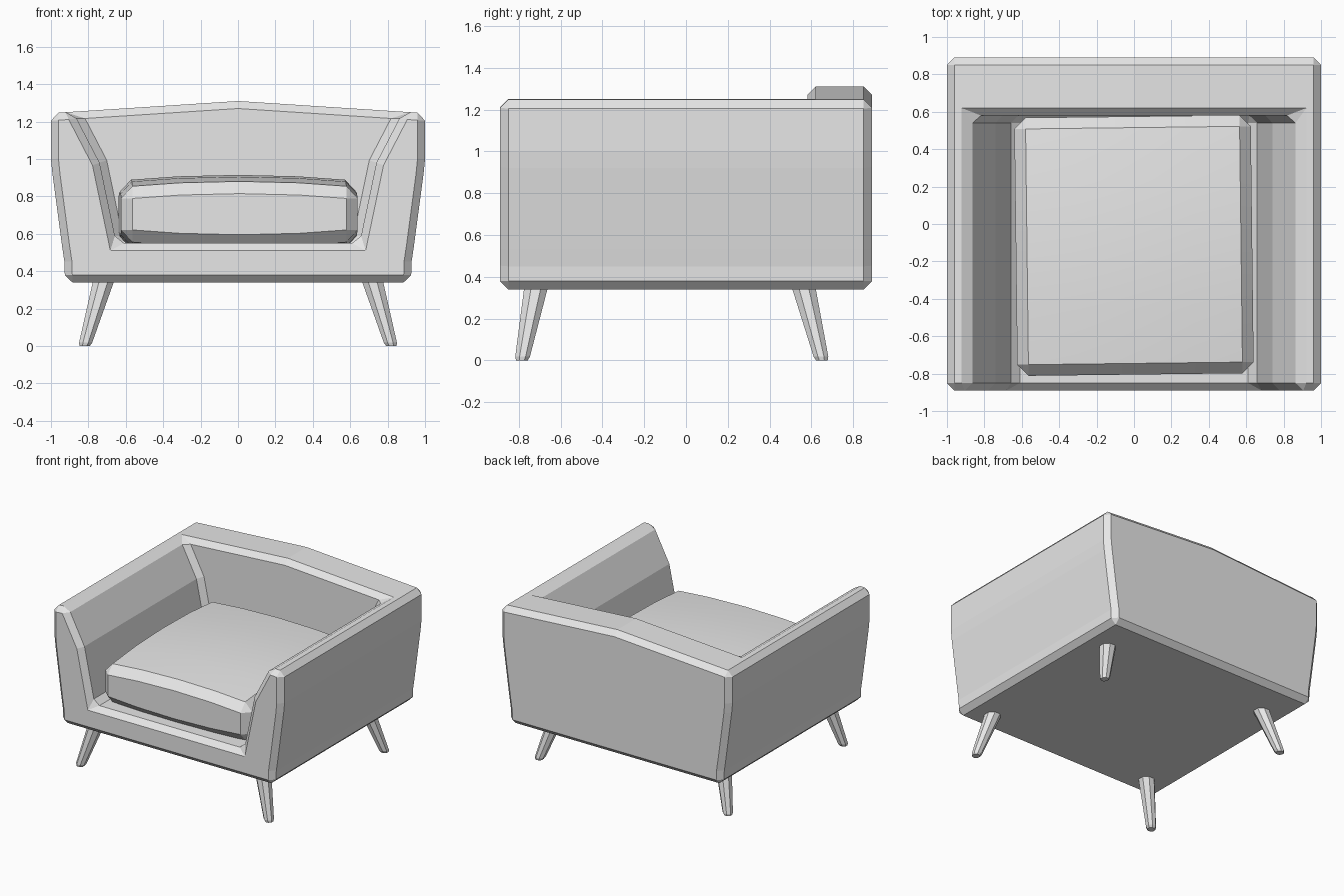
import bpy, bmesh
from math import cos, sin, pi, radians
from mathutils import Vector

cube = bpy.data.objects.get("Cube")
if cube:
    bpy.data.objects.remove(cube, do_unlink=True)

grey = bpy.data.materials.new("soft grey")
grey.use_nodes = True
colour = (0.8, 0.8, 0.8, 1)
grey.diffuse_color = colour
grey.node_tree.nodes["Principled BSDF"].inputs["Base Color"].default_value = colour


def make_object(name, bm):
    bmesh.ops.recalc_face_normals(bm, faces=bm.faces)
    mesh = bpy.data.meshes.new(name)
    bm.to_mesh(mesh)
    bm.free()
    mesh.materials.append(grey)
    obj = bpy.data.objects.new(name, mesh)
    bpy.context.collection.objects.link(obj)
    return obj


def extrude_profile(name, half, y0, y1):
    """Mirror a half outline in x, then extrude it along y."""
    outline = half + [(-x, z) for x, z in reversed(half) if x > 0]
    bm = bmesh.new()
    face = bm.faces.new([bm.verts.new((x, y0, z)) for x, z in outline])
    moved = bmesh.ops.extrude_face_region(bm, geom=[face])["geom"]
    verts = [v for v in moved if isinstance(v, bmesh.types.BMVert)]
    bmesh.ops.translate(bm, verts=verts, vec=(0, y1 - y0, 0))
    if face.is_valid and len([f for f in bm.faces if len(f.verts) == len(outline)]) < 2:
        bm.faces.new([v for v in bm.verts if v not in verts])
    return make_object(name, bm)


def apply_modifiers(obj):
    bpy.ops.object.select_all(action="DESELECT")
    obj.select_set(True)
    bpy.context.view_layer.objects.active = obj
    for mod in list(obj.modifiers):
        bpy.ops.object.modifier_apply(modifier=mod.name)


def add_bevel(obj, width, angle):
    mod = obj.modifiers.new("bevel", "BEVEL")
    mod.width = width
    mod.segments = 1
    mod.limit_method = "ANGLE"
    mod.angle_limit = radians(angle)
    mod.use_clamp_overlap = False


# Upholstered shell: flared block with the seat well cut out, edges chamfered
outer = [(0.925, 0.34), (0.928, 0.45), (0.94, 0.53), (0.992, 0.92),
         (1.0, 1.0), (1.0, 1.245), (0, 1.31)]
well = [(0.65, 0.55), (0.74, 0.98), (1.01, 1.5)]
shell = extrude_profile("shell", outer, -0.89, 0.89)
cutter = extrude_profile("well_cutter", well, -1.2, 0.58)
cutter.hide_render = True
cut = shell.modifiers.new("well", "BOOLEAN")
cut.operation = "DIFFERENCE"
cut.solver = "EXACT"
cut.object = cutter
add_bevel(shell, 0.04, 30)
apply_modifiers(shell)
bpy.data.objects.remove(cutter, do_unlink=True)

# Seat cushion: domed, chamfered pad turned very slightly
bm = bmesh.new()
bmesh.ops.create_cube(bm, size=2)
bmesh.ops.subdivide_edges(bm, edges=bm.edges, cuts=3, use_grid_fill=True)
for v in bm.verts:
    u, w, t = v.co
    height = 0.14 + 0.03 * (1 - u * u) + 0.04 * (1 - w * w)
    v.co = Vector((0.632 * u, 0.69 * w, height * t))
cushion = make_object("seat_cushion", bm)
cushion.location = (0, -0.115, 0.705)
cushion.rotation_euler.z = 0.012
add_bevel(cushion, 0.06, 40)
apply_modifiers(cushion)
bpy.ops.object.shade_smooth_by_angle(angle=radians(20))


# Splayed tapering legs with chamfered feet
def make_leg(name, top, foot, sides=8):
    bm = bmesh.new()
    top, foot = Vector(top), Vector(foot)
    rings = []
    for t, radius in ((0, 0.062), (0.95, 0.038), (1, 0.03)):
        c = top.lerp(foot, t)
        angles = [2 * pi * (i + 0.5) / sides for i in range(sides)]
        rings.append([bm.verts.new((c.x + radius * cos(a), c.y + radius * sin(a), c.z))
                      for a in angles])
    for a, b in zip(rings, rings[1:]):
        for i in range(sides):
            j = (i + 1) % sides
            bm.faces.new((a[i], a[j], b[j], b[i]))
    bm.faces.new(rings[0])
    bm.faces.new(rings[-1])
    make_object(name, bm)


for side, s in (("left", 1), ("right", -1)):
    make_leg("front_leg_" + side, (s * 0.715, -0.715, 0.36), (s * 0.82, -0.785, 0))
    make_leg("back_leg_" + side, (s * 0.715, 0.56, 0.36), (s * 0.82, 0.65, 0))
